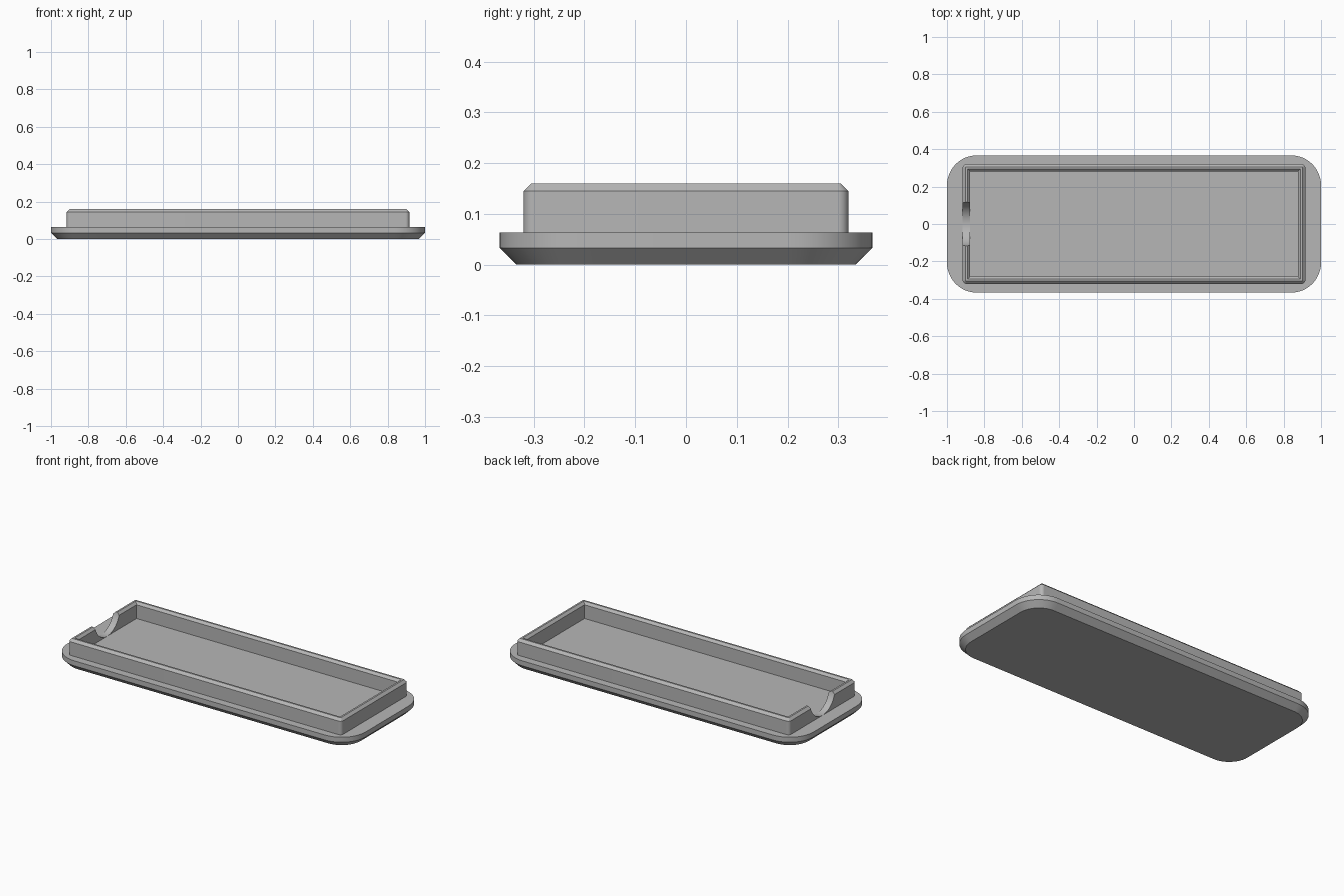
import bpy, bmesh, math

cube = bpy.data.objects.get("Cube")
if cube:
    bpy.data.objects.remove(cube, do_unlink=True)

grey = bpy.data.materials.new("plain grey")
grey.use_nodes = True
colour = (0.47, 0.47, 0.47, 1)
grey.diffuse_color = colour
grey.node_tree.nodes["Principled BSDF"].inputs["Base Color"].default_value = colour

HALF_X, HALF_Y = 1.0, 0.367       # base plate
WALL_X, WALL_Y = 0.916, 0.32      # outside of the raised rim
BASE_TOP, RIM_TOP = 0.063, 0.16
CORNER_STEPS = 12


def rounded_ring(bm, hx, hy, radius, z):
    """Rounded rectangle of vertices, anticlockwise seen from above."""
    ring = []
    for quarter, (sx, sy) in enumerate([(1, 1), (-1, 1), (-1, -1), (1, -1)]):
        for i in range(CORNER_STEPS + 1):
            a = (quarter + i / CORNER_STEPS) * math.pi / 2
            ring.append(bm.verts.new((sx * (hx - radius) + radius * math.cos(a),
                                      sy * (hy - radius) + radius * math.sin(a), z)))
    return ring


def bridge(bm, low, high):
    n = len(low)
    for i in range(n):
        j = (i + 1) % n
        bm.faces.new((low[i], low[j], high[j], high[i]))


def loft(name, hx, hy, profile, closed):
    """Loft (inset, corner radius, z) sections; closed makes a hollow frame."""
    bm = bmesh.new()
    rings = [rounded_ring(bm, hx - inset, hy - inset, r, z) for inset, r, z in profile]
    for low, high in zip(rings, rings[1:]):
        bridge(bm, low, high)
    if closed:
        bridge(bm, rings[-1], rings[0])
    else:
        bm.faces.new(rings[0][::-1])
        bm.faces.new(rings[-1])
    bmesh.ops.remove_doubles(bm, verts=bm.verts, dist=1e-5)
    bmesh.ops.recalc_face_normals(bm, faces=bm.faces)
    mesh = bpy.data.meshes.new(name)
    bm.to_mesh(mesh)
    bm.free()
    mesh.materials.append(grey)
    obj = bpy.data.objects.new(name, mesh)
    bpy.context.collection.objects.link(obj)
    return obj


def activate(obj):
    bpy.ops.object.select_all(action='DESELECT')
    obj.select_set(True)
    bpy.context.view_layer.objects.active = obj


# Base plate with a chamfered underside
base = loft("base_plate", HALF_X, HALF_Y,
            [(0.033, 0.127, 0), (0, 0.16, 0.033), (0, 0.16, BASE_TOP)], False)

# Raised rim, chamfered on both top edges, square corners inside
rim = loft("raised_rim", WALL_X, WALL_Y,
           [(0, 0.02, 0.05), (0, 0.02, 0.145), (0.015, 0.005, RIM_TOP),
            (0.026, 0, RIM_TOP), (0.04, 0, 0.146), (0.04, 0, 0.05)], True)

# Round finger notch through the right end of the rim
notch_radius = 0.119
bpy.ops.mesh.primitive_cylinder_add(vertices=96, radius=notch_radius, depth=0.2,
                                    location=(-WALL_X, 0, BASE_TOP + notch_radius),
                                    rotation=(0, math.pi / 2, 0))
cutter = bpy.context.object
cutter.name = "notch_cutter"
cutter.hide_render = True
cutter.data.materials.append(grey)
cut = rim.modifiers.new("notch", 'BOOLEAN')
cut.operation = 'DIFFERENCE'
cut.solver = 'EXACT'
cut.object = cutter
activate(rim)
bpy.ops.object.modifier_apply(modifier=cut.name)
bpy.data.objects.remove(cutter, do_unlink=True)

# Smooth the rounded corners, keep the edges crisp
for part in (base, rim):
    activate(part)
    bpy.ops.object.shade_smooth_by_angle(angle=math.radians(30))
